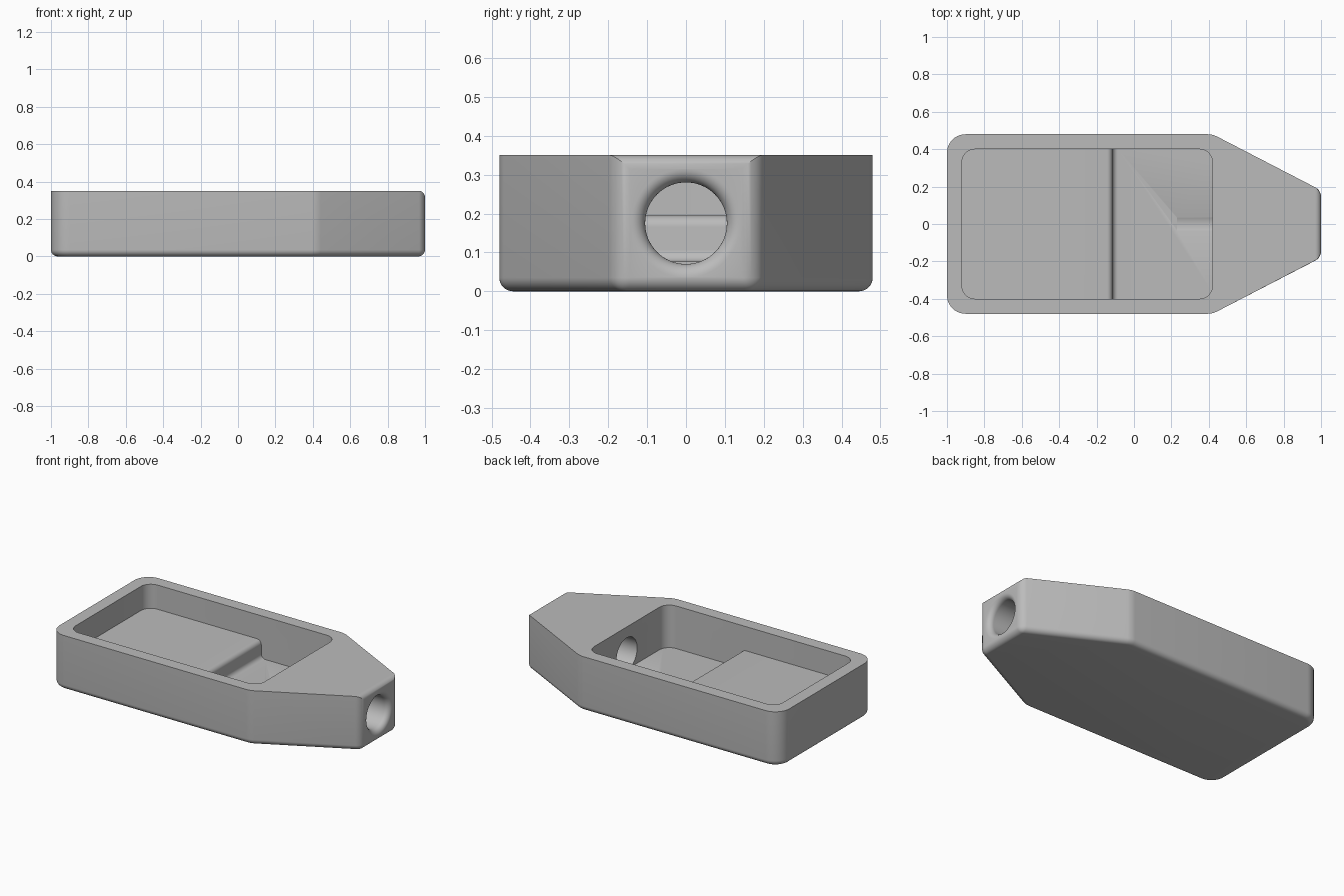
import bpy
import bmesh
import math

cube = bpy.data.objects.get("Cube")
if cube:
    bpy.data.objects.remove(cube, do_unlink=True)

HEIGHT = 0.35
HALF_WIDTH = 0.48

grey = bpy.data.materials.new("plain_grey")
grey.use_nodes = True
colour = (0.5, 0.5, 0.5, 1)
grey.diffuse_color = colour
grey.node_tree.nodes["Principled BSDF"].inputs["Base Color"].default_value = colour


def prism(points, offset):
    """Close a flat outline and extrude it along the offset."""
    bm = bmesh.new()
    face = bm.faces.new([bm.verts.new(p) for p in points])
    extruded = bmesh.ops.extrude_face_region(bm, geom=[face])["geom"]
    verts = [v for v in extruded if isinstance(v, bmesh.types.BMVert)]
    bmesh.ops.translate(bm, verts=verts, vec=offset)
    bmesh.ops.recalc_face_normals(bm, faces=bm.faces)
    return bm


def round_edges(bm, rule, size, segments=8):
    """Round every edge whose end points satisfy the rule."""
    edges = [e for e in bm.edges if rule(e.verts[0].co, e.verts[1].co)]
    bmesh.ops.bevel(bm, geom=edges, offset=size, offset_type='OFFSET',
                    segments=segments, profile=0.5, affect='EDGES',
                    clamp_overlap=True)


def finish(bm, name):
    bmesh.ops.recalc_face_normals(bm, faces=bm.faces)
    mesh = bpy.data.meshes.new(name)
    bm.to_mesh(mesh)
    bm.free()
    mesh.materials.append(grey)
    obj = bpy.data.objects.new(name, mesh)
    bpy.context.collection.objects.link(obj)
    return obj


def vertical(a, b):
    return abs(a.z - b.z) > 0.1 and abs(a.x - b.x) < 0.001 and abs(a.y - b.y) < 0.001


# Tapered housing: rounded rear corners, soft shoulders, rounded base and nose
half = [(-1, HALF_WIDTH), (0.42, HALF_WIDTH), (1, 0.18)]
outline = half + [(x, -y) for x, y in reversed(half)]
bm = prism([(x, y, 0) for x, y in outline], (0, 0, HEIGHT))
round_edges(bm, lambda a, b: vertical(a, b) and a.x < -0.9, 0.1, 10)
round_edges(bm, lambda a, b: vertical(a, b) and 0.4 < a.x < 0.5, 0.025, 4)
round_edges(bm, lambda a, b: max(a.z, b.z) < 0.001 or min(a.x, b.x) > 0.999, 0.035)
housing = finish(bm, "housing")

# Stepped pocket: raised shelf at the rear, deep floor at the front
LOW, SHELF, STEP = 0.077, 0.195, -0.115
side = [(-0.92, 0.5), (-0.92, SHELF), (STEP, SHELF),
        (STEP, LOW), (0.42, LOW), (0.42, 0.5)]
bm = prism([(x, -0.4, z) for x, z in side], (0, 0.8, 0))
round_edges(bm, lambda a, b: vertical(a, b) and abs(a.x - STEP) > 0.1, 0.07)
round_edges(bm, lambda a, b: abs(a.x - STEP) < 0.001 and abs(b.x - STEP) < 0.001
            and abs(a.z - b.z) < 0.001, 0.03)
pocket = finish(bm, "pocket_cutter")

# Nose bore with a flared mouth, turned around the x axis
RADIUS, FLARE = 0.105, 0.035
profile = [(0.23, 0), (0.23, RADIUS)]
for i in range(9):
    t = math.pi / 2 * i / 8
    profile.append((1 - FLARE + FLARE * math.sin(t),
                    RADIUS + FLARE * (1 - math.cos(t))))
profile += [(1.05, RADIUS + FLARE), (1.05, 0)]
bm = bmesh.new()
verts = [bm.verts.new((x, 0, HEIGHT / 2 + r)) for x, r in profile]
edges = [bm.edges.new(pair) for pair in zip(verts, verts[1:])]
bmesh.ops.spin(bm, geom=verts + edges, cent=(0, 0, HEIGHT / 2), axis=(1, 0, 0),
               angle=math.tau, steps=64)
bmesh.ops.remove_doubles(bm, verts=bm.verts, dist=0.0001)
bore = finish(bm, "bore_cutter")

# Cut the pocket and bore, then drop the cutters
bpy.context.view_layer.objects.active = housing
for cutter in (pocket, bore):
    cutter.hide_render = True
    mod = housing.modifiers.new(cutter.name, 'BOOLEAN')
    mod.operation = 'DIFFERENCE'
    mod.solver = 'EXACT'
    mod.object = cutter
    bpy.ops.object.modifier_apply(modifier=mod.name)
    bpy.data.objects.remove(cutter, do_unlink=True)

bpy.ops.object.select_all(action='DESELECT')
housing.select_set(True)
bpy.ops.object.shade_smooth_by_angle(angle=math.radians(30))
